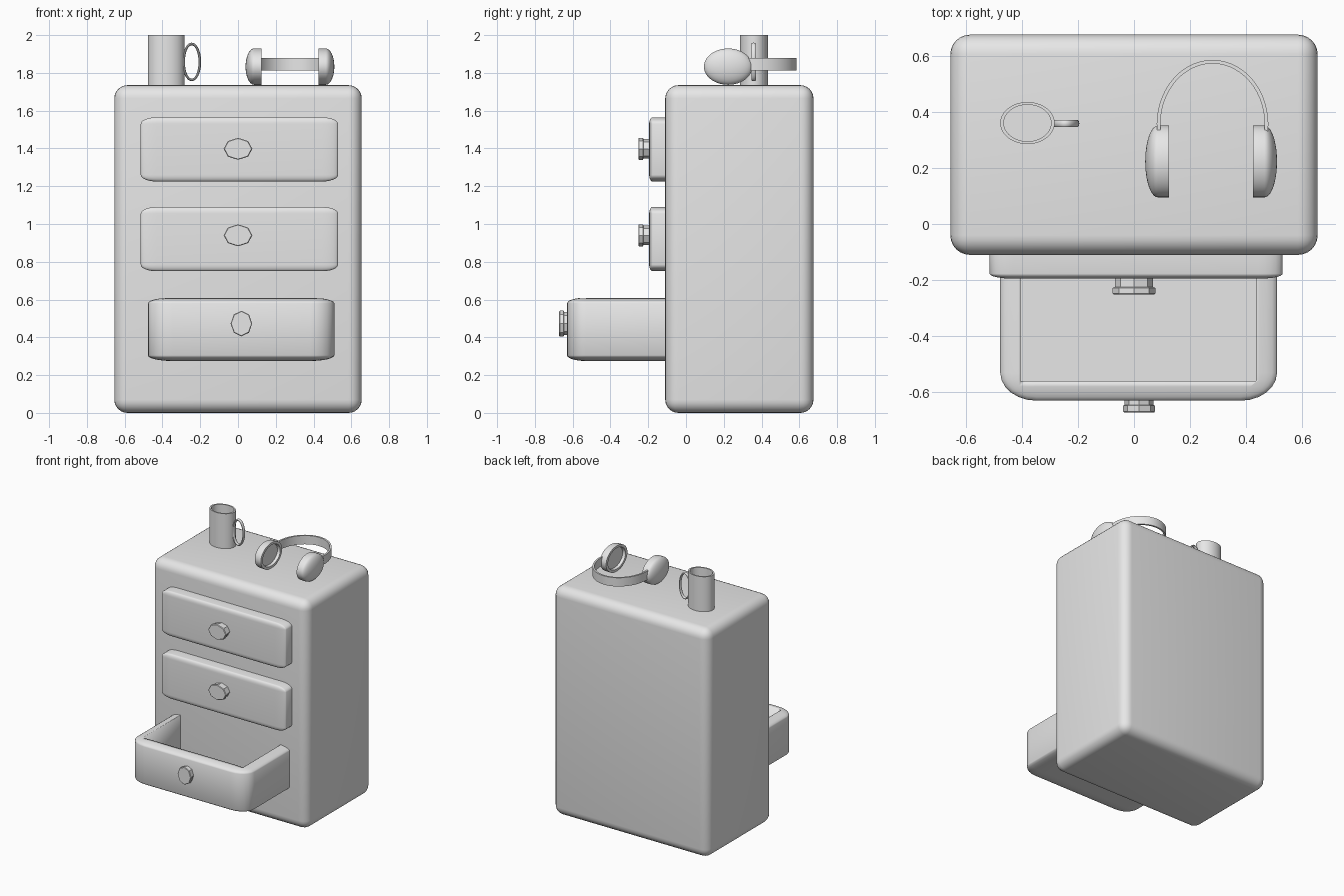
import bpy, bmesh, math
from mathutils import Matrix, Vector

if "Cube" in bpy.data.objects:
    bpy.data.objects.remove(bpy.data.objects["Cube"])

GREY = (0.8, 0.8, 0.8, 1)
mat = bpy.data.materials.new("plain grey")
mat.use_nodes = True
mat.diffuse_color = GREY
mat.node_tree.nodes["Principled BSDF"].inputs["Base Color"].default_value = GREY


def finish(name, bm, angle=35):
    bmesh.ops.recalc_face_normals(bm, faces=bm.faces)
    mesh = bpy.data.meshes.new(name)
    bm.to_mesh(mesh)
    bm.free()
    mesh.materials.append(mat)
    ob = bpy.data.objects.new(name, mesh)
    bpy.context.collection.objects.link(ob)
    bpy.ops.object.select_all(action="DESELECT")
    ob.select_set(True)
    bpy.context.view_layer.objects.active = ob
    if angle:
        bpy.ops.object.shade_smooth_by_angle(angle=math.radians(angle))
    return ob


def rounded_box(name, lo, hi, radii=None):
    """Box between two corners, edges rounded by a separate radius per axis."""
    lo, hi = Vector(lo), Vector(hi)
    size, r = hi - lo, Vector(radii or (1, 1, 1))
    bm = bmesh.new()
    bmesh.ops.create_cube(bm, size=1)
    bmesh.ops.scale(bm, vec=[s / k for s, k in zip(size, r)], verts=bm.verts)
    if radii:
        bmesh.ops.bevel(bm, geom=bm.edges[:], offset=1, segments=6,
                        profile=0.5, affect="EDGES")
    bmesh.ops.scale(bm, vec=r, verts=bm.verts)
    bmesh.ops.translate(bm, vec=(lo + hi) / 2, verts=bm.verts)
    return finish(name, bm)


def lathe(name, profile, matrix, sides=48, angle=35):
    """Spin (radius, height) points about z, then place with a matrix."""
    bm = bmesh.new()
    verts = [bm.verts.new((r, 0, h)) for r, h in profile]
    edges = [bm.edges.new(pair) for pair in zip(verts, verts[1:])]
    bmesh.ops.spin(bm, geom=verts + edges, axis=(0, 0, 1), cent=(0, 0, 0),
                   angle=math.tau, steps=sides, use_duplicate=False)
    bmesh.ops.remove_doubles(bm, verts=bm.verts, dist=1e-4)
    bmesh.ops.transform(bm, matrix=matrix, verts=bm.verts)
    return finish(name, bm, angle)


def place(loc, scale=(1, 1, 1), axis="Z", turn=0):
    return (Matrix.Translation(loc) @ Matrix.Diagonal((*scale, 1))
            @ Matrix.Rotation(math.radians(turn), 4, axis))


def sweep(name, path, section, closed=False):
    """Join copies of a section; section(point) gives a ring of positions."""
    bm = bmesh.new()
    rings = [[bm.verts.new(p) for p in section(t)] for t in path]
    pairs = list(zip(rings, rings[1:]))
    if closed:
        pairs.append((rings[-1], rings[0]))
    else:
        bm.faces.new(rings[0])
        bm.faces.new(rings[-1])
    for a, b in pairs:
        for i in range(len(a)):
            j = (i + 1) % len(a)
            bm.faces.new((a[i], a[j], b[j], b[i]))
    return finish(name, bm)


# Cabinet body and the two closed drawers
rounded_box("cabinet", (-.655, -.11, 0), (.655, .675, 1.735), (.07, .07, .07))
for label, z in (("top", 1.225), ("middle", .75)):
    rounded_box(label + "_drawer", (-.515, -.195, z), (.53, 0, z + .34),
                (.085, .018, .035))

# Open drawer, hollowed from above
drawer = rounded_box("open_drawer", (-.477, -.63, .275), (.51, .3, .61),
                     (.13, .1, .03))
cutter = rounded_box("drawer_cutter", (-.405, -.56, .315), (.435, .23, .8))
cut = drawer.modifiers.new("hollow", "BOOLEAN")
cut.operation, cut.object, cut.solver = "DIFFERENCE", cutter, "EXACT"
bpy.context.view_layer.objects.active = drawer
bpy.ops.object.modifier_apply(modifier="hollow")
bpy.data.objects.remove(cutter)

# Eight-sided knobs
knob = [(0, -.02), (.9, -.02), (.9, .03), (1, .033), (1, .053), (.94, .057), (0, .057)]
for label, x, y, z, rx, rz in (("top", 0, -.195, 1.398, .076, .058),
                               ("middle", 0, -.195, .94, .076, .058),
                               ("open", .018, -.615, .473, .057, .068)):
    lathe(label + "_drawer_knob", knob,
          place((x, y, z), (rx, 1, rz), "X", 90), sides=8, angle=0)

# Mug with an oval handle
lathe("mug", [(0, 0), (1, 0), (1, .265), (.87, .265), (.87, .02), (0, .02)],
      place((-.38, .36, 1.735), (.097, .075, 1)))


def handle_ring(t):
    for k in range(10):
        a = math.tau * k / 10
        off = .007 * math.cos(a)
        yield (-.245 + (.043 + off) * math.cos(t), .358 + .013 * math.sin(a),
               1.858 + (.095 + off) * math.sin(t))


sweep("mug_handle", [math.tau * i / 40 for i in range(40)], handle_ring, True)

# Headphone cups: domed outside, recessed pad inside
dome = [(math.sin(a), .04 + .045 * math.cos(a))
        for a in (math.pi / 2 * i / 10 for i in range(11))]
cup = dome + [(1, 0), (.82, 0), (.78, .02), (0, .02)]
for label, x, turn in (("right", .125, -90), ("left", .425, 90)):
    lathe("headphone_cup_" + label, cup,
          place((x, .223, 1.833), (1, .128, .096), "Y", turn))


# Headband arch lying level between the cups
def band_section(t):
    for r, z in ((0, 1.812), (0, 1.878), (.013, 1.878), (.013, 1.812)):
        yield (.28 + (.186 + r) * math.cos(t), .355 + (.217 + r) * math.sin(t), z)


sweep("headband", [math.radians(-12 + 204 * i / 32) for i in range(33)], band_section)
